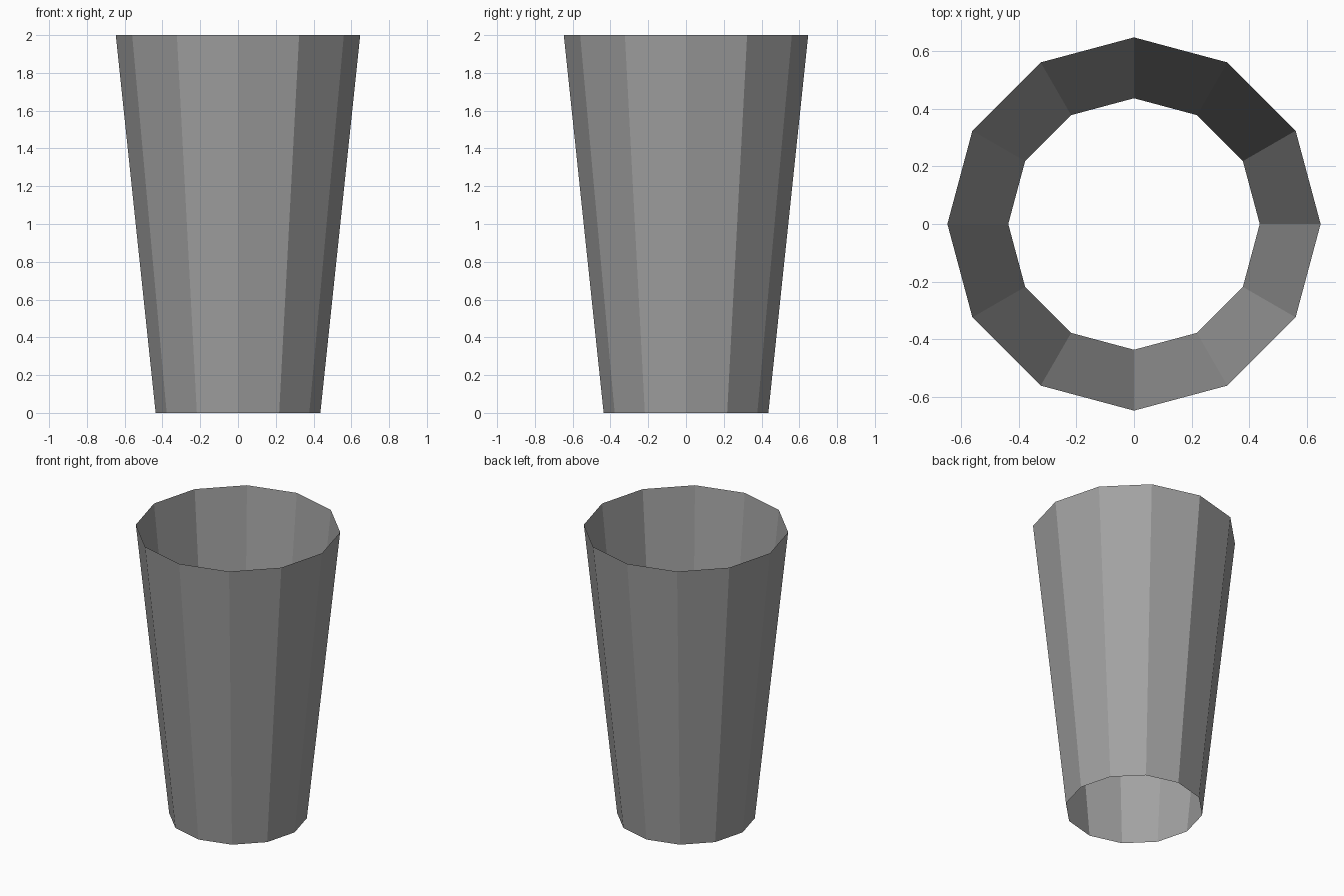
import bpy

cube = bpy.data.objects.get("Cube")
if cube:
    bpy.data.objects.remove(cube, do_unlink=True)

SIDES = 12
HEIGHT = 2.0
BOTTOM_RADIUS = 0.436
TOP_RADIUS = 0.647

# Plain grey
grey = bpy.data.materials.new("grey")
grey.use_nodes = True
colour = (0.36, 0.36, 0.36, 1)
grey.diffuse_color = colour
grey.node_tree.nodes["Principled BSDF"].inputs["Base Color"].default_value = colour

# Tapered tube, open at both ends, with a corner on each axis
bpy.ops.mesh.primitive_cone_add(vertices=SIDES, radius1=BOTTOM_RADIUS, radius2=TOP_RADIUS,
                                depth=HEIGHT, end_fill_type='NOTHING',
                                location=(0, 0, HEIGHT / 2))
tube = bpy.context.object
tube.name = "tapered_tube"
tube.data.name = "tapered_tube"
tube.data.materials.append(grey)
bpy.ops.object.shade_flat()
